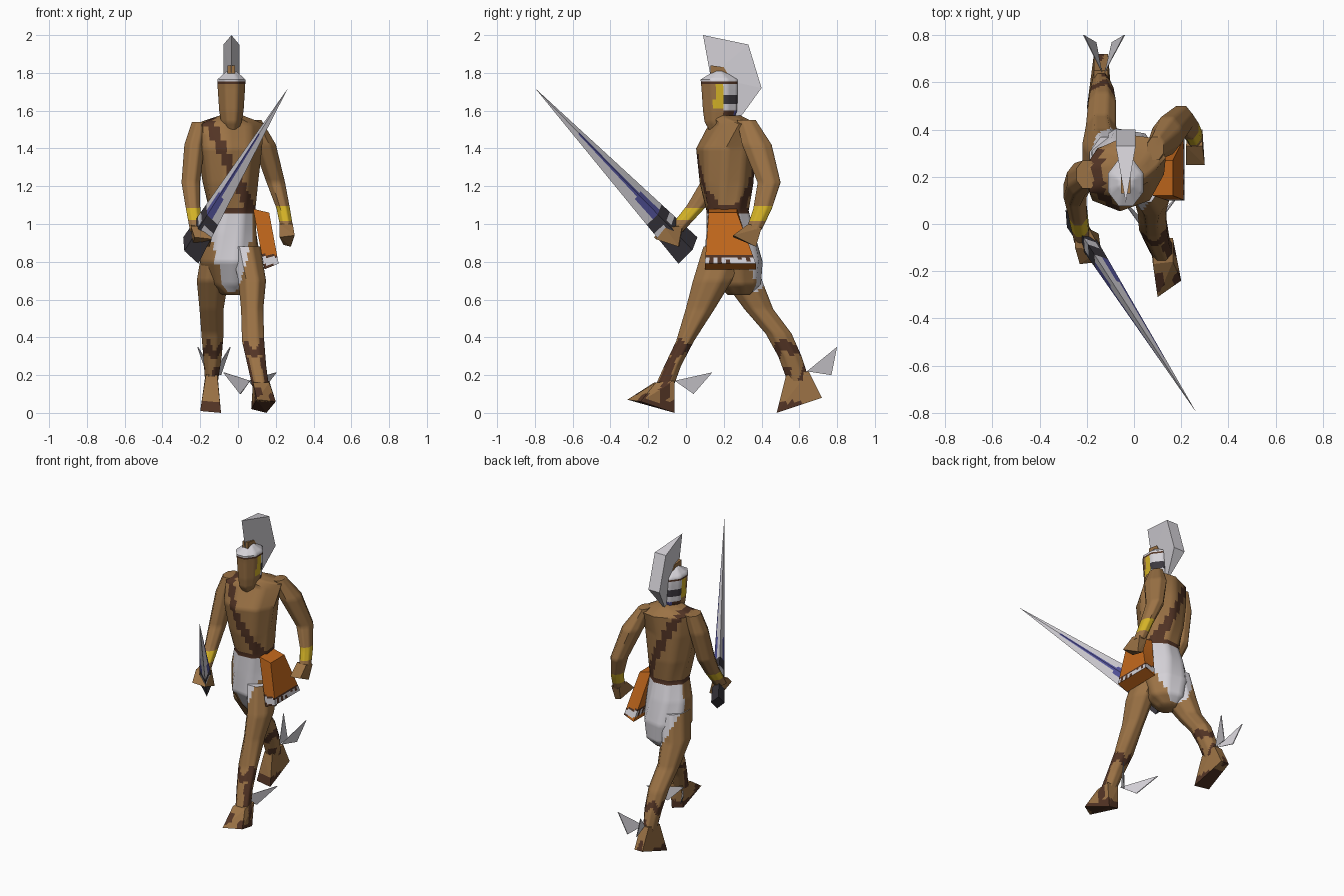
import bpy, bmesh, math
from mathutils import Vector

cube = bpy.data.objects.get("Cube")
if cube:
    bpy.data.objects.remove(cube, do_unlink=True)


# Flat colours
PALETTE = {
    "skin_tan": (0.33, 0.17, 0.06), "dark_brown": (0.085, 0.034, 0.018),
    "light_grey": (0.66, 0.64, 0.68), "yellow": (0.66, 0.45, 0.02),
    "orange": (0.55, 0.14, 0.012), "dark_grey": (0.045, 0.04, 0.05),
    "blue": (0.09, 0.09, 0.34),
}
MATS = []
for key, rgb in PALETTE.items():
    m = bpy.data.materials.new(key)
    m.use_nodes = True
    m.diffuse_color = (*rgb, 1)
    m.node_tree.nodes["Principled BSDF"].inputs["Base Color"].default_value = (*rgb, 1)
    MATS.append(m)
SKIN, BROWN, GREY, YELLOW, ORANGE, DARK, BLUE = range(len(MATS))


def finish(name, bm, rule, smooth=True):
    bmesh.ops.recalc_face_normals(bm, faces=bm.faces)
    for f in bm.faces:
        f.material_index = rule(f.calc_center_median()) if callable(rule) else f.material_index
    me = bpy.data.meshes.new(name)
    bm.to_mesh(me)
    bm.free()
    for m in MATS:
        me.materials.append(m)
    ob = bpy.data.objects.new(name, me)
    bpy.context.collection.objects.link(ob)
    if smooth:
        bpy.ops.object.select_all(action='DESELECT')
        ob.select_set(True)
        bpy.context.view_layer.objects.active = ob
        bpy.ops.object.shade_smooth_by_angle(angle=math.radians(55))
    return ob


def octagon(cx, cy, z, rx, ry, rot, split=4):
    """Points around a flat-sided ring, each side split for painted edges."""
    turn = math.radians(rot)
    corners = []
    for i in range(8):
        a = math.pi * (i + 0.5) / 4
        u, v = rx * math.cos(a) * 1.06, ry * math.sin(a) * 1.06
        corners.append(Vector((cx + u * math.cos(turn) - v * math.sin(turn),
                               cy + u * math.sin(turn) + v * math.cos(turn), z)))
    return [corners[i].lerp(corners[(i + 1) % 8], s / split)
            for i in range(8) for s in range(split)]


def bridge(bm, rings):
    """Skin a list of vertex rings and cap both ends."""
    n = len(rings[0])
    faces = [[bm.faces.new((a[k], a[(k + 1) % n], b[(k + 1) % n], b[k])) for k in range(n)]
             for a, b in zip(rings, rings[1:])]
    caps = [bm.faces.new(rings[0]), bm.faces.new(rings[-1])]
    return faces, caps


def loft(name, keys, rule, step=0.015):
    """Keys run downwards: z, centre x, centre y, half width, half depth, twist."""
    bm, rings = bmesh.new(), []
    keys = [tuple(k) + (0,) * (6 - len(k)) for k in keys]
    for a, b in zip(keys, keys[1:]):
        count = max(1, round((a[0] - b[0]) / step))
        for i in range(count + (b is keys[-1])):
            z, x, y, rx, ry, rot = [p + (q - p) * i / count for p, q in zip(a, b)]
            rings.append([bm.verts.new(p) for p in octagon(x, y, z, rx, ry, rot)])
    bridge(bm, rings)
    return finish(name, bm, rule)


def hull(name, points, rule, cuts=0, smooth=False):
    """Faceted solid around a few corner points."""
    bm = bmesh.new()
    for p in points:
        bm.verts.new(p)
    out = bmesh.ops.convex_hull(bm, input=bm.verts)
    bmesh.ops.dissolve_limit(bm, angle_limit=0.02, verts=bm.verts, edges=bm.edges)
    if cuts:
        bmesh.ops.triangulate(bm, faces=bm.faces)
        bmesh.ops.subdivide_edges(bm, edges=bm.edges, cuts=cuts, use_grid_fill=True)
    return finish(name, bm, rule, smooth)


# Colour rules
def cloth(p):
    if p.z < 0.64 or p.z > 1.06:
        return SKIN
    reach = math.sqrt((p.z - 0.63) / 0.43)
    width = 0.19 * reach if p.y > 0.27 else 0.125 * min(reach, 1.9 - reach)
    return GREY if abs(p.x + 0.035) < width else SKIN


def torso_paint(p):
    if p.z > 1.06:
        strap = -0.16 + (1.55 - p.z) * 0.49
        return BROWN if abs(p.x - strap) < 0.03 or p.z < 1.085 else SKIN
    return cloth(p)


def leg_paint(p):
    wave = 0.02 * math.sin(p.x * 90) + 0.015 * math.sin(p.y * 70)
    if 0.30 < p.z + wave < 0.365:
        return BROWN
    if p.z < 0.3 and math.sin(p.x * 75 + p.z * 18) + math.sin(p.y * 60 - p.z * 25) > 0.55:
        return BROWN
    return cloth(p)


def foot_paint(p):
    return BROWN if p.z < 0.06 or math.sin(p.x * 75) + math.sin(p.y * 45) > 0.7 else SKIN


def arm_paint(p):
    return YELLOW if 1.015 < p.z < 1.09 else SKIN


def head_paint(p):
    if p.z > 1.757:
        return GREY
    if p.z > 1.742:
        return BROWN
    if p.y < 0.15 or p.z < 1.56:
        return SKIN
    if p.y < 0.205:
        return YELLOW if p.z > 1.61 else SKIN
    if p.z < 1.6:
        return BLUE if p.y > 0.25 else BROWN
    return DARK if 1.64 < p.z < 1.69 else GREY


# Body
loft("torso", [
    (1.575, -0.035, 0.22, 0.06, 0.07), (1.53, -0.045, 0.25, 0.18, 0.11, 24),
    (1.40, -0.045, 0.21, 0.165, 0.145, 20), (1.22, -0.04, 0.215, 0.14, 0.135, 15),
    (1.07, -0.03, 0.22, 0.12, 0.11, 5), (0.95, -0.04, 0.235, 0.14, 0.13),
    (0.80, -0.04, 0.25, 0.155, 0.15, -10), (0.68, -0.035, 0.28, 0.12, 0.11, -15),
    (0.625, -0.035, 0.28, 0.05, 0.06)], torso_paint)
loft("head", [
    (1.81, -0.035, 0.175, 0.025, 0.025), (1.765, -0.035, 0.175, 0.076, 0.1),
    (1.72, -0.035, 0.178, 0.074, 0.098), (1.60, -0.035, 0.18, 0.066, 0.092),
    (1.54, -0.035, 0.175, 0.055, 0.078), (1.50, -0.035, 0.18, 0.04, 0.06)], head_paint, 0.012)

# Legs
loft("left_leg", [
    (0.88, 0.04, 0.20, 0.08, 0.11), (0.70, 0.075, 0.14, 0.075, 0.105),
    (0.55, 0.075, 0.075, 0.06, 0.078), (0.38, 0.08, -0.005, 0.06, 0.048),
    (0.25, 0.10, -0.07, 0.05, 0.045), (0.14, 0.12, -0.115, 0.045, 0.05)], leg_paint)
loft("right_leg", [
    (0.88, -0.11, 0.26, 0.08, 0.11), (0.70, -0.135, 0.30, 0.085, 0.105),
    (0.55, -0.14, 0.385, 0.065, 0.078), (0.42, -0.135, 0.49, 0.06, 0.07),
    (0.30, -0.135, 0.55, 0.05, 0.063), (0.17, -0.14, 0.595, 0.035, 0.06)], leg_paint)
hull("left_foot", [
    (0.08, -0.17, 0.16), (0.165, -0.16, 0.16), (0.08, -0.06, 0.17), (0.165, -0.06, 0.17),
    (0.10, -0.31, 0.07), (0.20, -0.24, 0.06), (0.07, -0.07, 0.02), (0.15, -0.06, 0)],
    foot_paint, 6)
hull("right_foot", [
    (-0.17, 0.53, 0.2), (-0.11, 0.53, 0.2), (-0.17, 0.65, 0.22), (-0.11, 0.65, 0.22),
    (-0.20, 0.49, 0.01), (-0.09, 0.48, 0), (-0.17, 0.72, 0.08), (-0.11, 0.72, 0.08)],
    foot_paint, 6)

# Ankle wings, a splayed pair of thin triangles per foot
def ankle_wings(side, root, tip, low):
    for hand, s in (("inner", 1), ("outer", -1)):
        pts = [(root[0] + s * dx, y, z) for dx, y, z in
               ((0.005, *root[1:]), tip, low)]
        thick = [(x + 0.006, y, z) for x, y, z in pts[1:]]
        hull(side + "_" + hand + "_wing", pts + thick, GREY_RULE)


GREY_RULE = lambda p: GREY
ankle_wings("right", (-0.13, 0.64, 0.22), (0.086, 0.80, 0.35), (0.035, 0.77, 0.20))
ankle_wings("left", (0.06, -0.06, 0.17), (-0.14, 0.14, 0.215), (-0.05, 0.04, 0.10))

# Arms and hands
loft("left_arm", [
    (1.55, 0.09, 0.32, 0.035, 0.05), (1.42, 0.14, 0.375, 0.062, 0.08),
    (1.22, 0.20, 0.44, 0.05, 0.062), (1.08, 0.24, 0.405, 0.036, 0.05),
    (0.97, 0.26, 0.36, 0.034, 0.042)], arm_paint)
loft("right_arm", [
    (1.54, -0.20, 0.21, 0.045, 0.06), (1.42, -0.23, 0.19, 0.055, 0.07),
    (1.22, -0.25, 0.14, 0.05, 0.065), (1.10, -0.24, 0.06, 0.04, 0.055),
    (0.96, -0.22, -0.06, 0.034, 0.045)], arm_paint)
SKIN_RULE = lambda p: SKIN
hull("left_hand", [
    (0.22, 0.33, 1.0), (0.29, 0.33, 1.0), (0.23, 0.40, 0.98), (0.29, 0.40, 0.98),
    (0.22, 0.25, 0.93), (0.30, 0.25, 0.94), (0.24, 0.37, 0.89), (0.28, 0.37, 0.88)], SKIN_RULE)
hull("right_hand", [
    (-0.25, -0.02, 1.0), (-0.19, -0.02, 0.99), (-0.25, -0.10, 0.99), (-0.14, -0.11, 0.98),
    (-0.23, -0.17, 0.93), (-0.14, -0.16, 0.92), (-0.24, -0.03, 0.89), (-0.15, -0.04, 0.88)],
    SKIN_RULE)

# Helmet crest: a wedge with a sharp front edge and a wide back
hull("helmet_crest", [(-0.035, 0.09, 2.0), (-0.035, 0.13, 1.78), (-0.035, 0.27, 1.54)] +
     [(-0.035 + s, y, z) for s in (-0.042, 0.042) for y, z in ((0.33, 1.95), (0.40, 1.72))],
     GREY_RULE)
hull("crest_base", [(-0.035 + s, y, z) for s in (-0.02, 0.02) for y, z in
     ((0.13, 1.78), (0.13, 1.84), (0.20, 1.83), (0.23, 1.78))], SKIN_RULE)


# Shoulder bag with a chequered hem
def bag_paint(p):
    if 0.785 < p.z < 0.825:
        return GREY if math.sin(p.y * 130) > -0.5 else BROWN
    return BROWN if p.z < 0.785 and p.y < 0.2 or 0.825 < p.z < 0.838 else ORANGE


bm = bmesh.new()
rings = []
for i in range(25):
    t = i / 24
    inner, outer, zi, zo = 0.08 + 0.06 * t, 0.165 + 0.05 * t, 1.08 - 0.32 * t, 1.06 - 0.27 * t
    front, back = 0.12 - 0.02 * t, 0.27 + 0.10 * t
    lines = [(front, outer, zo), (back, outer, zo), (back, inner, zi), (front, inner, zi)]
    cs = [Vector((x, y, z)) for y, x, z in lines]
    rings.append([bm.verts.new(cs[c].lerp(cs[(c + 1) % 4], s / 12))
                  for c in range(4) for s in range(12)])
bridge(bm, rings)
finish("shoulder_bag", bm, bag_paint, smooth=False)

# Sword: a long diamond spike, with a dark hilt and blue inlay along both ridges
end, tip = Vector((-0.25, 0.01, 0.86)), Vector((0.265, -0.80, 1.72))
wide = Vector((-0.04, 0.05, 0.07))
ridge = (tip - end).cross(wide).normalized() * 0.042
stops = (0, 0.14, 0.17, 0.22, 0.25, 0.34, 0.72, 0.998)
bm = bmesh.new()
rings = []
for t in stops:
    ring = []
    for w, r in ((wide, ridge), (ridge, -wide), (-wide, -ridge), (-ridge, wide)):
        on_ridge = w in (ridge, -ridge)
        for s in ((0, 0.2, 0.45) if on_ridge else (0, 0.55, 0.8)):
            ring.append(bm.verts.new(end.lerp(tip, t) + w.lerp(r, s) * (1 - t)))
    rings.append(ring)
bands, caps = bridge(bm, rings)
for i, band in enumerate(bands):
    for k, f in enumerate(band):
        near = (2, 1, 0, 0, 1, 2)[k % 6]  # 0 touches a ridge
        if stops[i] < 0.22:
            f.material_index = GREY if i == 1 and near else DARK
        elif stops[i] < 0.34:
            f.material_index = BLUE if near < 2 else GREY
        else:
            f.material_index = BLUE if near == 0 and i == 5 else GREY
caps[0].material_index = DARK
caps[1].material_index = GREY
finish("sword", bm, None, smooth=False)
